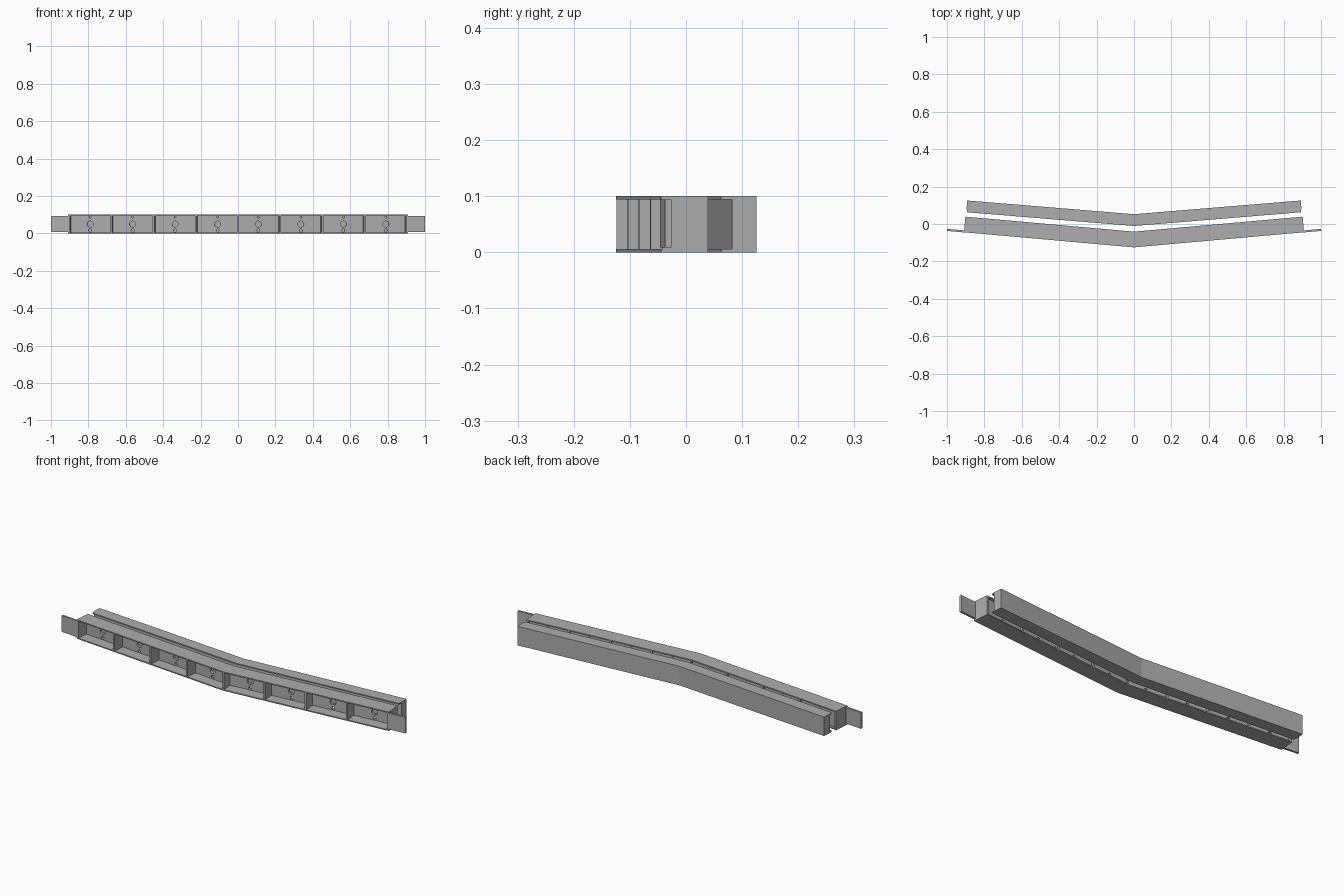
import bpy, bmesh, math
from mathutils import Matrix

old = bpy.data.objects.get("Cube")
if old:
    bpy.data.objects.remove(old, do_unlink=True)

steel = bpy.data.materials.new("steel_grey")
steel.use_nodes = True
GREY = (0.42, 0.42, 0.42, 1)
steel.diffuse_color = GREY
steel.node_tree.nodes["Principled BSDF"].inputs["Base Color"].default_value = GREY

H = 0.1            # rail height
T = 0.006          # flange thickness
FRONT_SLOPE, BACK_SLOPE = 0.089, 0.082


def finish(name, bm):
    bmesh.ops.recalc_face_normals(bm, faces=bm.faces)
    mesh = bpy.data.meshes.new(name)
    bm.to_mesh(mesh)
    bm.free()
    mesh.materials.append(steel)
    ob = bpy.data.objects.new(name, mesh)
    bpy.context.collection.objects.link(ob)
    return ob


def bent_rail(name, profile, half, slope, v0):
    """Sweep a (depth, height, end cutback) loop along a shallow V, square-cut at the ends."""
    bm = bmesh.new()
    rings = []
    for side in (-1, 0, 1):
        ring = []
        for v, z, cut in profile:
            x = half - cut - slope * (v - v0)
            ring.append(bm.verts.new((side * x, v + slope * x * abs(side), z)))
        rings.append(ring)
    n = len(profile)
    for a, b in zip(rings, rings[1:]):
        for i in range(n):
            j = (i + 1) % n
            bm.faces.new((a[i], a[j], b[j], b[i]))
    bm.faces.new(rings[0])
    bm.faces.new(rings[-1])
    return finish(name, bm)


def arm_box(name, u0, u1, v0, v1, z0, z1, side, slope):
    """Box set square to one arm of the V."""
    bm = bmesh.new()
    bmesh.ops.create_cube(bm, size=1)
    for p in bm.verts:
        u = u1 if p.co.x > 0 else u0
        v = v1 if p.co.y > 0 else v0
        x = u - slope * (v - FRONT) if u else 0
        p.co = (side * x, v + slope * x, z1 if p.co.z > 0 else z0)
    return finish(name, bm)


# Front rail: I-section with a deep front side and a shallow back side
FRONT, REAR = -0.125, -0.041
WEB0, WEB1 = -0.065, -0.053
beam = [(FRONT, 0), (REAR, 0), (REAR, T), (WEB1, T), (WEB1, H - T), (REAR, H - T),
        (REAR, H), (FRONT, H), (FRONT, H - T), (WEB0, H - T), (WEB0, T), (FRONT, T)]
rail = bent_rail("front_rail", [(v, z, 0) for v, z in beam], 0.908, FRONT_SLOPE, FRONT)

# Bolt holes through the web, three per bay
bm = bmesh.new()
tilt = math.atan(FRONT_SLOPE)
for side in (-1, 1):
    for bay in range(4):
        x = 0.108 + 0.2275 * bay
        y = (WEB0 + WEB1) / 2 + FRONT_SLOPE * x
        for z, r in ((0.05, 0.016), (0.016, 0.008), (0.088, 0.005)):
            m = (Matrix.Translation((side * x, y, z)) @ Matrix.Rotation(side * tilt, 4, 'Z')
                 @ Matrix.Rotation(math.pi / 2, 4, 'X'))
            bmesh.ops.create_cone(bm, cap_ends=True, segments=20, radius1=r, radius2=r,
                                  depth=0.03, matrix=m)
cutter = finish("hole_cutter", bm)
cutter.hide_render = True
mod = rail.modifiers.new("holes", 'BOOLEAN')
mod.operation = 'DIFFERENCE'
mod.solver = 'EXACT'
mod.object = cutter
bpy.context.view_layer.objects.active = rail
bpy.ops.object.modifier_apply(modifier="holes")
bpy.data.objects.remove(cutter, do_unlink=True)

for side, label in ((-1, "right"), (1, "left")):
    # Stiffener ribs on both sides of the web
    for k in range(4):
        u = 0.226 * k
        arm_box(f"rib_{label}_{k}", max(u - 0.005, 0), u + 0.005, FRONT + 0.001, REAR - 0.001,
                T, H - T, side, FRONT_SLOPE)
    # Closing plate and mounting tab at the end
    arm_box(f"end_plate_{label}", 0.898, 0.909, FRONT + 0.002, REAR, 0, H, side, FRONT_SLOPE)
    arm_box(f"end_tab_{label}", 0.9, 1.0, FRONT - 0.001, FRONT + 0.01, 0.009, 0.094,
            side, FRONT_SLOPE)

# Back rail: thick section with a shallow recess facing the front rail
B0, STEP, B1 = -0.0105, 0.0085, 0.0525
CUT = 0.006
bent_rail("back_rail", [(B0, 0, CUT), (STEP, 0, 0), (B1, 0, 0), (B1, H, 0), (STEP, H, 0),
                        (B0, H, CUT), (B0, H - T, CUT), (STEP, H - T, 0), (STEP, T, 0),
                        (B0, T, CUT)], 0.897, BACK_SLOPE, B0)
